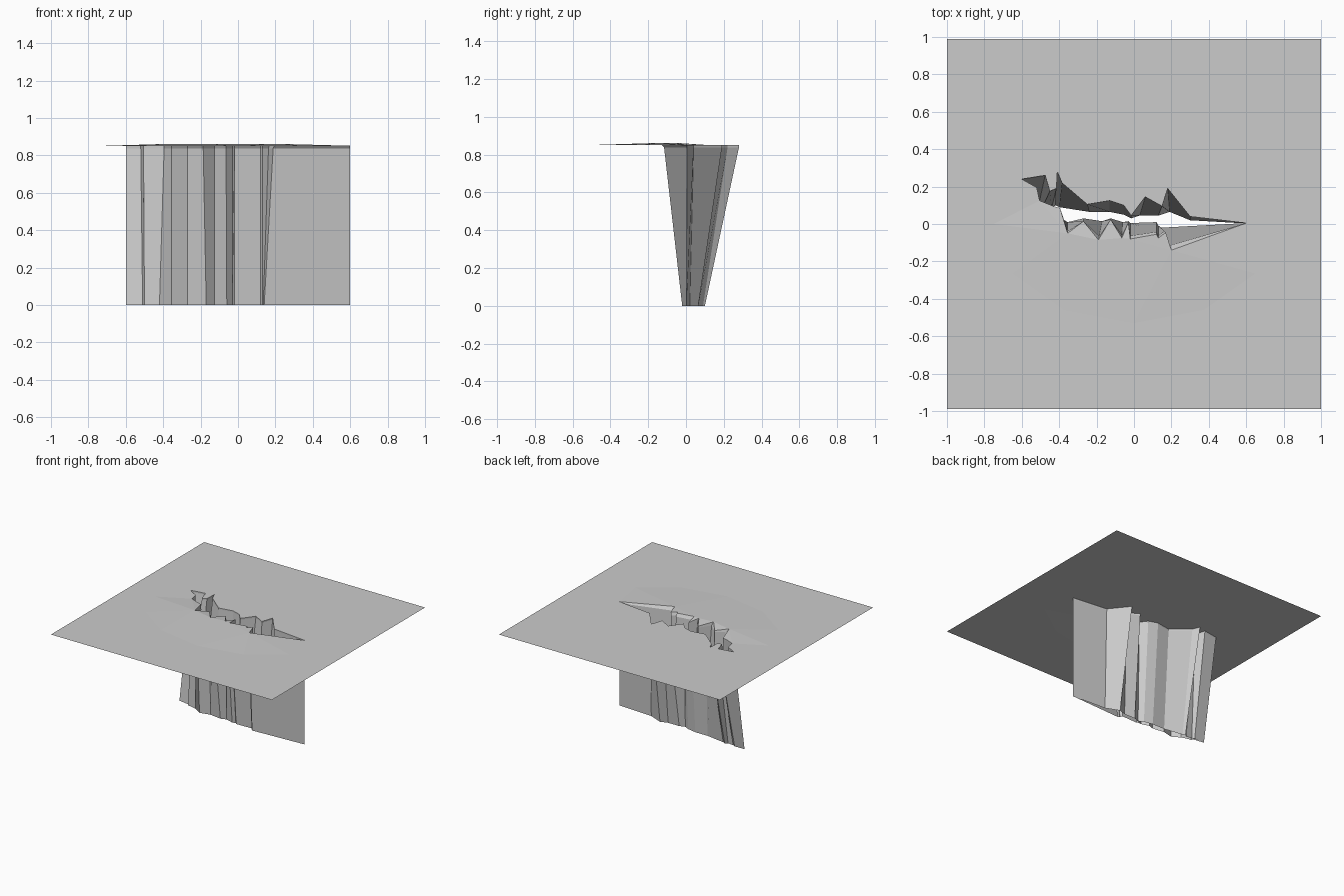
import bpy, bmesh, math

if "Cube" in bpy.data.objects:
    bpy.data.objects.remove(bpy.data.objects["Cube"])

TOP = 0.85

# Crack outline: (rim x, rim y, floor x, floor y), back edge left to right
back = [
    (-.60, .24, -.60, .10), (-.475, .26, -.51, .10), (-.45, .175, -.49, .09),
    (-.415, .19, -.44, .085), (-.41, .28, -.42, .10), (-.385, .22, -.40, .09),
    (-.25, .105, -.24, .065), (-.13, .125, -.13, .065), (-.055, .10, -.055, .05),
    (-.015, .045, -.015, .03), (.06, .145, .03, .045), (.15, .095, .13, .045),
    (.18, .19, .19, .065), (.30, .04, .30, .02), (.60, .005, .60, .003),
]
# Front edge right to left
front = [
    (.20, -.14, .14, -.02), (.17, -.045, .135, -.01), (.13, -.075, .13, -.01),
    (.12, -.055, .12, .01), (-.02, -.08, -.02, .005), (-.03, .01, -.03, .015),
    (-.065, -.075, -.06, .01), (-.125, .025, -.125, .03), (-.19, -.085, -.17, .015),
    (-.27, .015, -.27, .03), (-.355, -.05, -.355, .01), (-.395, .085, -.42, .05),
    (-.43, .095, -.45, .06), (-.505, .125, -.50, .07), (-.52, .195, -.51, .085),
]
outline = back + front


def rim_z(y):
    # front spikes are pushed up a touch
    return TOP + (0.012 if y < -.04 else 0.0)


rim = [(x, y, rim_z(y)) for x, y, _, _ in outline]
floor = [(x, y, 0) for _, _, x, y in outline]
# the front spikes have a short lip before the wall drops
lip = []
for x, y, fx, fy in outline:
    t = 0.2 if y < -.04 else 0.0
    lip.append((x + t * (fx - x), y + t * (fy - y), TOP - 0.012))


def make_object(name, bm):
    bmesh.ops.recalc_face_normals(bm, faces=bm.faces[:])
    if sum(f.normal.z * f.calc_area() for f in bm.faces) < 0:
        bmesh.ops.reverse_faces(bm, faces=bm.faces[:])
    mesh = bpy.data.meshes.new(name)
    bm.to_mesh(mesh)
    bm.free()
    obj = bpy.data.objects.new(name, mesh)
    bpy.context.collection.objects.link(obj)
    return obj


def add_loop(bm, points):
    vs = [bm.verts.new(p) for p in points]
    es = [bm.edges.new((vs[i - 1], vs[i])) for i in range(len(vs))]
    return vs, es


# Ground sheet: flat border, then a gently uplifted zone around the crack
bm = bmesh.new()
_, square = add_loop(bm, [(-1, -.99, TOP), (1, -.99, TOP), (1, .99, TOP), (-1, .99, TOP)])
_, zone = add_loop(bm, [(.75 * math.cos(a), .53 * math.sin(a), TOP)
                        for a in [i * math.tau / 12 for i in range(12)]])
_, hole = add_loop(bm, rim)
for edges in (square + zone, zone + hole):
    bmesh.ops.triangle_fill(bm, edges=edges, use_beauty=True, normal=(0, 0, 1))
make_object("ground_surface", bm)

# Crack walls: rim, lip and open floor edge joined by strips
bm = bmesh.new()
rings = [[bm.verts.new(p) for p in ring] for ring in (rim, lip, floor)]
for upper, lower in zip(rings, rings[1:]):
    for i in range(len(upper)):
        bm.faces.new((upper[i - 1], upper[i], lower[i], lower[i - 1]))
make_object("crack_walls", bm)
